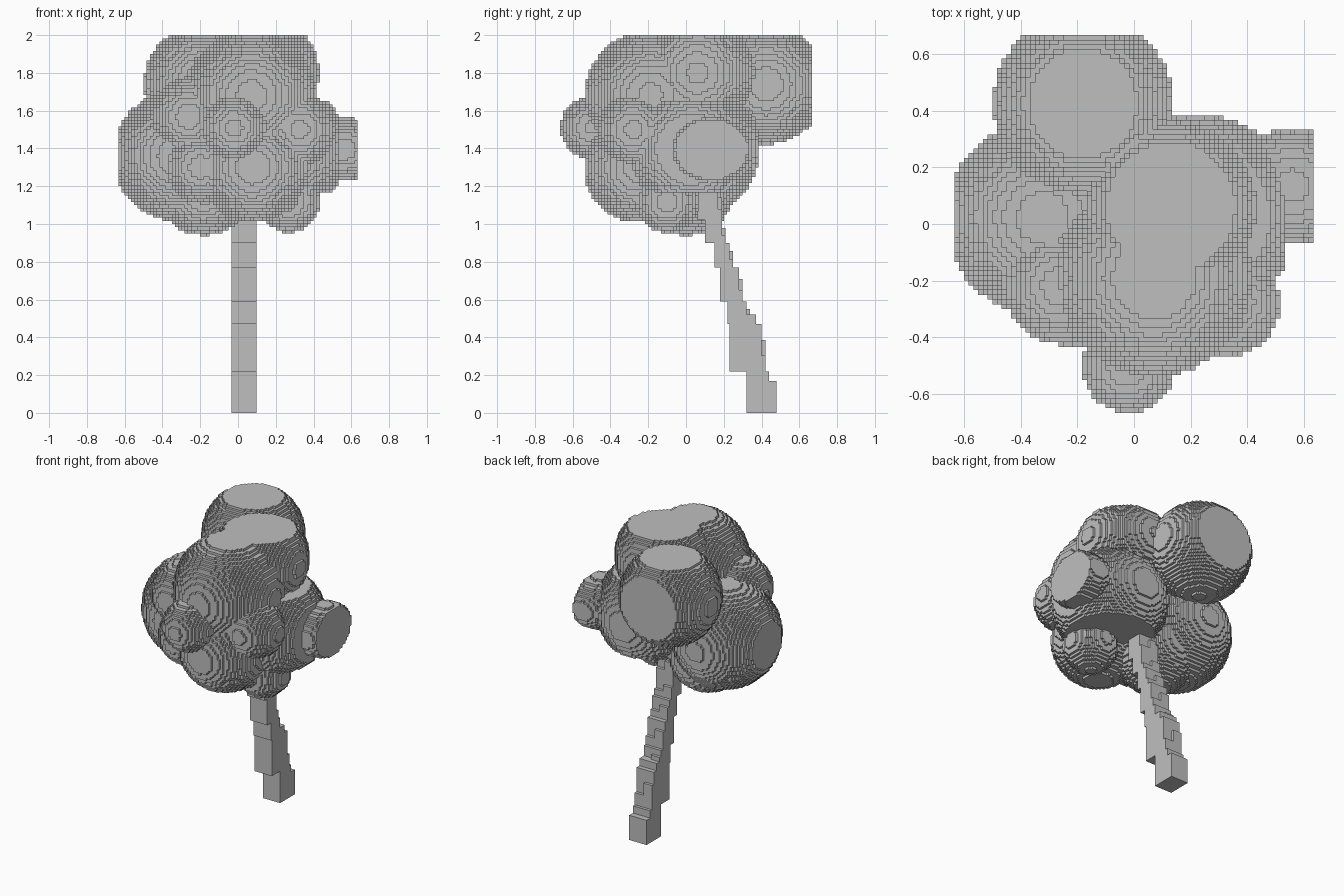
import bpy
import bmesh
from itertools import product
from mathutils import Vector
from math import floor

CELL = 2 / 120                      # edge length of one block
LIMITS = ((-38, 38), (-40, 40), (0, 120))

cube = bpy.data.objects.get("Cube")
if cube:
    bpy.data.objects.remove(cube, do_unlink=True)

grey = bpy.data.materials.new("plain grey")
grey.use_nodes = True
colour = (0.52, 0.52, 0.52, 1)
grey.diffuse_color = colour
grey.node_tree.nodes["Principled BSDF"].inputs["Base Color"].default_value = colour


def finish(bm, name):
    mesh = bpy.data.meshes.new(name)
    bm.to_mesh(mesh)
    bm.free()
    mesh.materials.append(grey)
    obj = bpy.data.objects.new(name, mesh)
    bpy.context.collection.objects.link(obj)
    return obj


def ball_cells(centre, radii, limits=LIMITS):
    """Blocks whose middles lie in an ellipsoid, clipped to the limits."""
    spans = []
    for c, r, (low, high) in zip(centre, radii, limits):
        start = max(low, floor((c - r) / CELL))
        stop = min(high, floor((c + r) / CELL) + 1)
        spans.append([(i, (((i + 0.5) * CELL - c) / r) ** 2)
                      for i in range(start, stop)])
    return {(a[0], b[0], c[0]) for a, b, c in product(*spans)
            if a[1] + b[1] + c[1] <= 1}


def block_mesh(cells, name):
    """Outer skin of a set of blocks."""
    bm = bmesh.new()
    verts = {}

    def corner(key):
        if key not in verts:
            verts[key] = bm.verts.new(Vector(key) * CELL)
        return verts[key]

    for cell in cells:
        for axis in range(3):
            u, v = (axis + 1) % 3, (axis + 2) % 3
            for side in (0, 1):
                neighbour = list(cell)
                neighbour[axis] += 2 * side - 1
                if tuple(neighbour) in cells:
                    continue
                loop = []
                for du, dv in ((0, 0), (1, 0), (1, 1), (0, 1)):
                    key = list(cell)
                    key[axis] += side
                    key[u] += du
                    key[v] += dv
                    loop.append(corner(tuple(key)))
                bm.faces.new(loop if side else loop[::-1])
    return finish(bm, name)


# Foliage: clipped balls of blocks joined into one crown
balls = [
    ((-0.18, 0.425, 1.74), 0.318),   # back top
    ((0.13, 0.06, 1.80), 0.30),      # middle top
    ((0.07, -0.19, 1.68), 0.345),    # front top
    ((-0.02, -0.50, 1.51), 0.165),   # front knob
    ((0.33, -0.28, 1.50), 0.185),    # front left knob
    ((0.08, -0.25, 1.30), 0.29),     # front body
    ((-0.32, 0.02, 1.36), 0.345),    # right body
    ((-0.26, -0.22, 1.57), 0.20),    # front right knob
    ((-0.20, -0.25, 1.30), 0.185),   # lower front right knob
    ((-0.18, 0.00, 1.20), 0.26),     # underside
    ((0.27, -0.10, 1.12), 0.165),    # lower left knob
]
crown = ball_cells((0.56, 0.135, 1.395), (0.2, 0.205, 0.17))   # left knob
# left body, cut flat on its outer side, top and bottom
crown |= ball_cells((0.22, 0.03, 1.395), (0.36, 0.36, 0.36),
                    ((-38, 32), (-40, 40), (70, 99)))
for centre, r in balls:
    crown |= ball_cells(centre, (r, r, r))
block_mesh(crown, "foliage")


# Trunk: leaning stack of boxes with ragged steps on its back
def add_box(bm, low, high):
    made = bmesh.ops.create_cube(bm, size=1)["verts"]
    low, high = Vector(low), Vector(high)
    bmesh.ops.scale(bm, vec=high - low, verts=made)
    bmesh.ops.translate(bm, vec=(low + high) / 2, verts=made)


LEFT, MIDDLE, RIGHT = 0.097, 0.03, -0.035
segments = [                         # front y, back y, bottom, top
    (0.32, 0.44, 0.00, 0.22),
    (0.23, 0.40, 0.22, 0.47),
    (0.22, 0.32, 0.47, 0.59),
    (0.18, 0.28, 0.59, 0.77),
    (0.15, 0.23, 0.77, 0.90),
    (0.10, 0.19, 0.90, 1.02),
    (0.06, 0.17, 1.02, 1.20),
]
trunk = bmesh.new()
for front, back, bottom, top in segments:
    add_box(trunk, (RIGHT, front, bottom), (LEFT, back, top))
    third = (top - bottom) / 3
    add_box(trunk, (RIGHT, back, bottom), (MIDDLE, back + 0.02, top - third))
    add_box(trunk, (MIDDLE, back, bottom), (LEFT, back + 0.02, top - 2 * third))
add_box(trunk, (RIGHT, 0.44, 0), (LEFT, 0.48, 0.17))
add_box(trunk, (RIGHT, 0.32, 0.47), (LEFT, 0.37, 0.52))
finish(trunk, "trunk")
